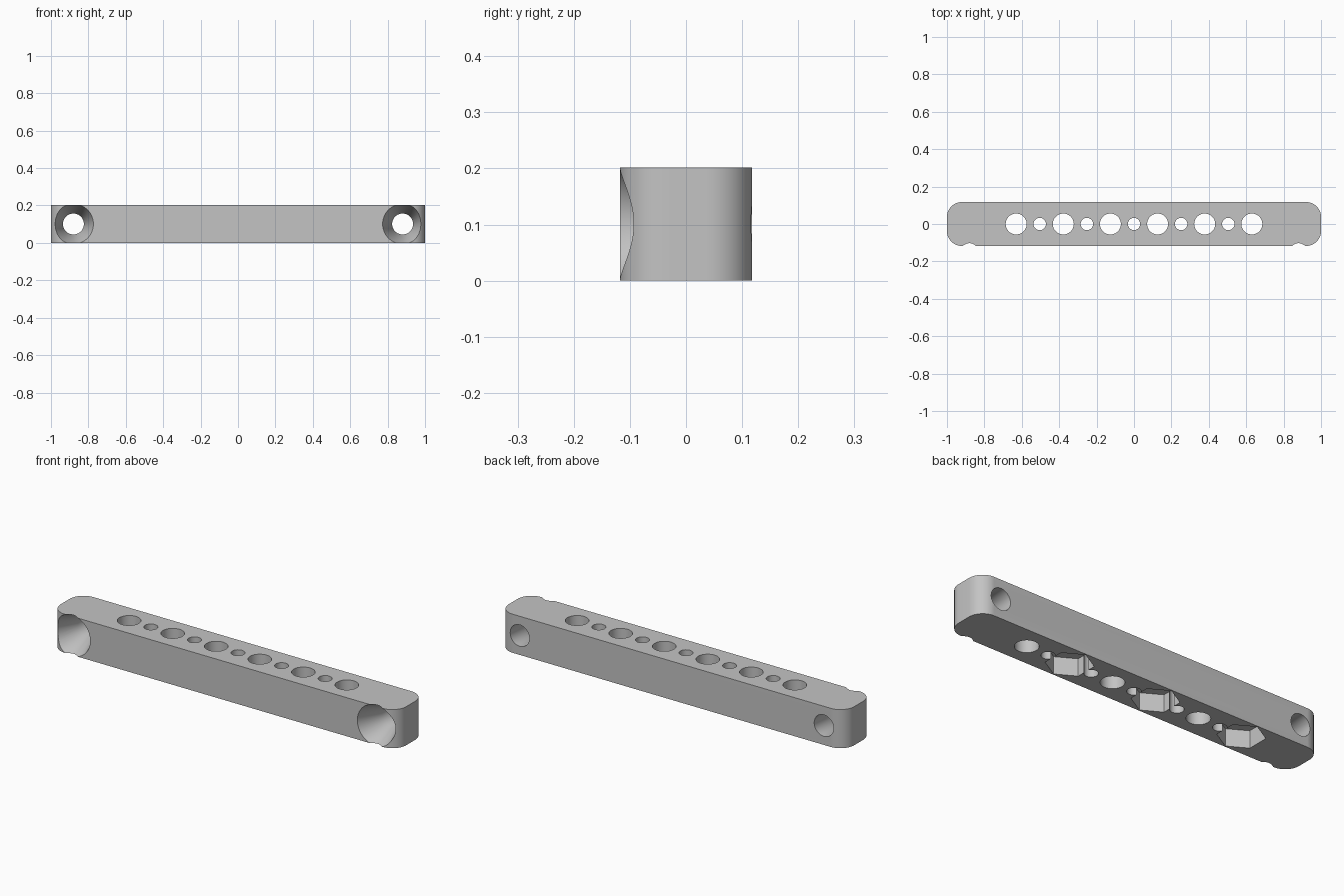
import bpy, bmesh, math
from mathutils import Matrix

if "Cube" in bpy.data.objects:
    bpy.data.objects.remove(bpy.data.objects["Cube"], do_unlink=True)

HALF_X, HALF_Y, HEIGHT, CORNER = 1.0, 0.1175, 0.202, 0.08
PITCH = 0.126
BORE, PIN = 0.056, 0.033

grey = bpy.data.materials.new("plain grey")
grey.use_nodes = True
colour = (0.55, 0.55, 0.55, 1)
grey.diffuse_color = colour
grey.node_tree.nodes["Principled BSDF"].inputs["Base Color"].default_value = colour


def make_object(name, bm):
    bmesh.ops.recalc_face_normals(bm, faces=bm.faces[:])
    mesh = bpy.data.meshes.new(name)
    bm.to_mesh(mesh)
    bm.free()
    mesh.materials.append(grey)
    obj = bpy.data.objects.new(name, mesh)
    bpy.context.collection.objects.link(obj)
    return obj


def turned(name, profile, sides, matrix):
    """Solid of revolution about local z from (radius, height) points."""
    bm = bmesh.new()
    rings = []
    for radius, z in profile:
        angles = [2 * math.pi * i / sides for i in range(sides)]
        rings.append([bm.verts.new((radius * math.cos(a), radius * math.sin(a), z)) for a in angles])
    bm.faces.new(rings[0])
    bm.faces.new(rings[-1])
    for low, high in zip(rings, rings[1:]):
        for i in range(sides):
            j = (i + 1) % sides
            bm.faces.new((low[i], low[j], high[j], high[i]))
    bm.transform(matrix)
    return make_object(name, bm)


# Bar body with rounded vertical corners
bm = bmesh.new()
outline = []
for k, (sx, sy) in enumerate(((1, 1), (-1, 1), (-1, -1), (1, -1))):
    for i in range(17):
        a = math.pi / 2 * (k + i / 16)
        outline.append(bm.verts.new((sx * (HALF_X - CORNER) + CORNER * math.cos(a),
                                     sy * (HALF_Y - CORNER) + CORNER * math.sin(a), 0)))
base = bm.faces.new(outline)
top = bmesh.ops.extrude_face_region(bm, geom=[base])
bmesh.ops.translate(bm, vec=(0, 0, HEIGHT),
                    verts=[v for v in top["geom"] if isinstance(v, bmesh.types.BMVert)])
bar = make_object("drilled_bar", bm)

cutters = []
# Alternating large and small vertical holes
for i in range(-5, 6):
    radius = BORE if i % 2 else PIN
    cutters.append(turned("vertical_hole_cutter", [(radius, -0.1), (radius, HEIGHT + 0.1)], 48,
                          Matrix.Translation((i * PITCH, 0, 0))))

# Hexagonal nut pockets underneath every second large hole
for i in (-5, -1, 3):
    cutters.append(turned("nut_pocket_cutter", [(0.112, -0.1), (0.112, 0.09)], 6,
                          Matrix.Translation((i * PITCH, 0, 0)) @ Matrix.Rotation(math.pi / 2, 4, "Z")))

# Countersunk screw holes through the ends, wide at the front
DEPTH, RIM, LEAD = 0.13, 0.107, 0.02
slope = (RIM - BORE) / DEPTH
screw_profile = [(RIM + slope * LEAD, -HALF_Y - LEAD), (BORE, -HALF_Y + DEPTH), (BORE, HALF_Y + 0.1)]
for side in (-1, 1):
    cutters.append(turned("screw_hole_cutter", screw_profile, 64,
                          Matrix.Translation((side * 0.88, 0, HEIGHT / 2))
                          @ Matrix.Rotation(-math.pi / 2, 4, "X")))

# Cut all holes and keep the result as one clean mesh
for cutter in cutters:
    cutter.hide_render = True
    cut = bar.modifiers.new("cut", "BOOLEAN")
    cut.operation = "DIFFERENCE"
    cut.solver = "EXACT"
    cut.object = cutter
bpy.context.view_layer.update()
evaluated = bar.evaluated_get(bpy.context.evaluated_depsgraph_get())
finished = bpy.data.meshes.new_from_object(evaluated)
bar.modifiers.clear()
bar.data = finished
for cutter in cutters:
    bpy.data.objects.remove(cutter, do_unlink=True)

# Smooth curved walls, sharp rims
bpy.ops.object.select_all(action="DESELECT")
bar.select_set(True)
bpy.context.view_layer.objects.active = bar
bpy.ops.object.shade_smooth_by_angle(angle=math.radians(30))
